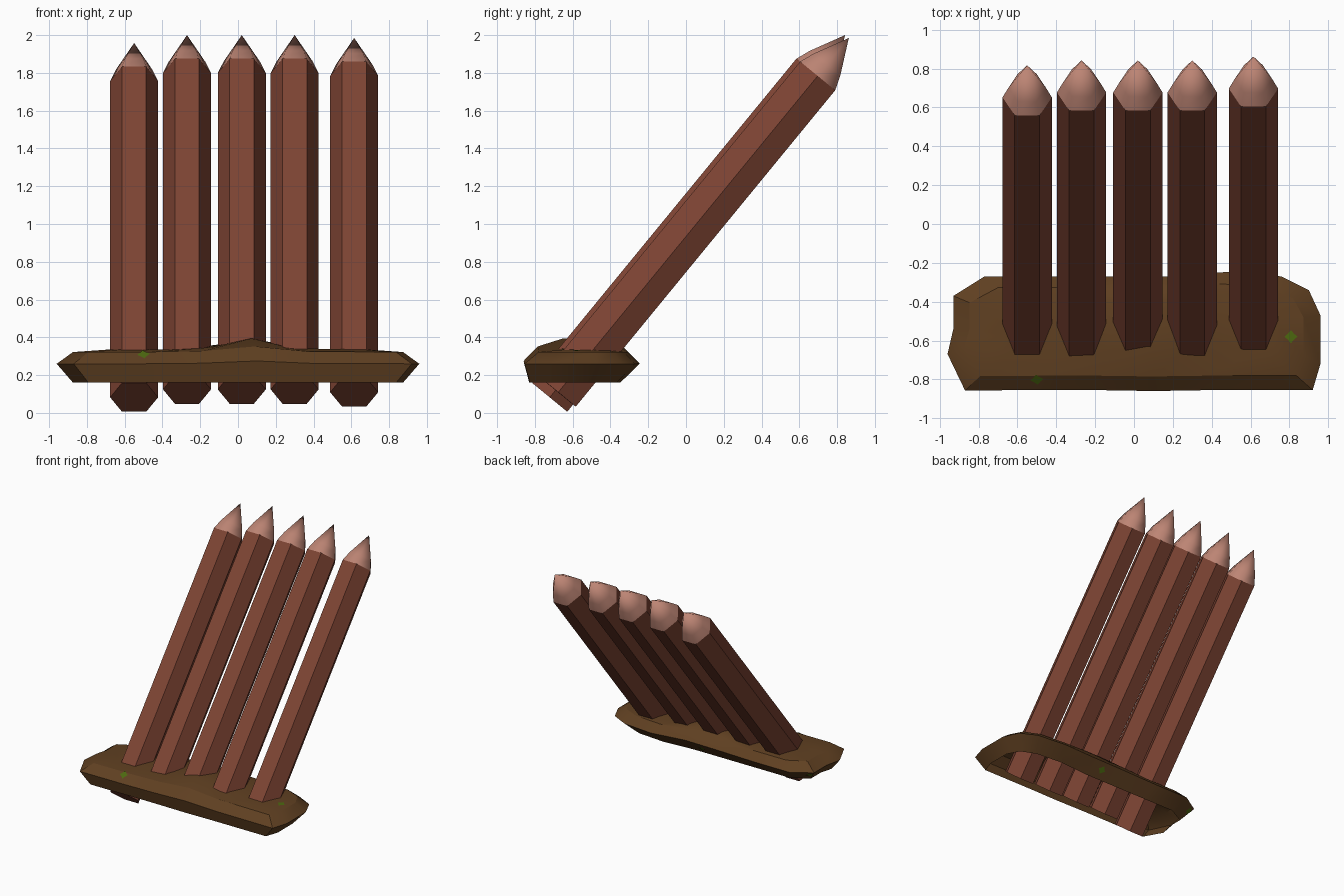
import bpy, bmesh, math
from mathutils import Vector
from mathutils.bvhtree import BVHTree

if "Cube" in bpy.data.objects:
    bpy.data.objects.remove(bpy.data.objects["Cube"])


def material(name, rgb):
    m = bpy.data.materials.new(name)
    lin = [c / 12.92 if c <= 0.04045 else ((c + 0.055) / 1.055) ** 2.4 for c in rgb]
    m.diffuse_color = (*lin, 1)
    m.use_nodes = True
    m.node_tree.nodes["Principled BSDF"].inputs["Base Color"].default_value = m.diffuse_color
    return m


BARK = material("red_brown_wood", (0.49, 0.265, 0.20))
CUT = material("pale_cut_wood", (0.74, 0.52, 0.455))
DIRT = material("brown_soil", (0.375, 0.25, 0.13))
MOSS = material("moss_green", (0.30, 0.41, 0.06))


def make(name, bm, mat, smooth=False, sharp=None):
    me = bpy.data.meshes.new(name)
    bm.to_mesh(me)
    me.materials.append(mat)
    for p in me.polygons:
        p.use_smooth = smooth
    if sharp:
        me.set_sharp_from_angle(angle=math.radians(sharp))
    ob = bpy.data.objects.new(name, me)
    bpy.context.collection.objects.link(ob)
    return ob


def bridge(bm, a, b):
    n = len(a)
    for i in range(n):
        j = (i + 1) % n
        bm.faces.new((a[i], a[j], b[j], b[i]))


# Leaning hexagonal stakes with sharpened tips
AXIS = Vector((0, 0.634, 0.773)).normalized()
UP = Vector((0, -AXIS.z, AXIS.y))
SIDE = Vector((1, 0, 0))
SHAFT, TIP = 2.166, 0.26


def hexagon(bm, center, k):
    pts = [(0.127, 0), (0.064, 0.12), (-0.064, 0.12),
           (-0.127, 0), (-0.064, -0.12), (0.064, -0.12)]
    # wound counter-clockwise about the axis
    return [bm.verts.new(center + SIDE * x * k - UP * y * k) for x, y in pts]


stakes = [(-0.55, -0.025, -0.042), (-0.27, 0, 0), (0.02, 0, 0),
          (0.30, 0, 0), (0.615, 0.02, -0.015)]
for n, (x, dy, dz) in enumerate(stakes, 1):
    apex = Vector((x, 0.842 + dy, 2.0 + dz))
    shoulder = apex - AXIS * TIP
    bm = bmesh.new()
    low = hexagon(bm, shoulder - AXIS * SHAFT, 1)
    high = hexagon(bm, shoulder, 1)
    bridge(bm, low, high)
    bm.faces.new(low)
    bm.faces.new(high)
    bmesh.ops.recalc_face_normals(bm, faces=bm.faces)
    make(f"stake_shaft_{n}", bm, BARK)

    bm = bmesh.new()
    base = hexagon(bm, shoulder, 1)
    mid = hexagon(bm, shoulder + AXIS * TIP * 0.3, 0.76)
    bridge(bm, base, mid)
    top = bm.verts.new(apex)
    for i in range(6):
        bm.faces.new((mid[i], mid[(i + 1) % 6], top))
    for f in bm.faces:
        f.normal_update()
        if f.normal.dot(f.calc_center_median() - shoulder) < 0:
            f.normal_flip()
    make(f"stake_tip_{n}", bm, CUT, smooth=True)

# Soil mound: open underneath, widest at mid height
outline = [(-0.87, -0.857), (-0.5, -0.855), (-0.2, -0.855), (0.1, -0.86), (0.4, -0.855),
           (0.92, -0.855), (0.96, -0.72), (0.96, -0.47), (0.90, -0.34), (0.76, -0.27),
           (0.5, -0.245), (0.2, -0.27), (-0.1, -0.27), (-0.45, -0.27), (-0.77, -0.27),
           (-0.93, -0.37), (-0.93, -0.54), (-0.96, -0.67)]


def hump(x):
    return math.exp(-((x - 0.08) / 0.22) ** 2)


def mound_ring(bm, kx, front, back, z, rise):
    ring = []
    for x, y in outline:
        t = (y + 0.86) / 0.6
        ring.append(bm.verts.new((x * kx, y + front * (1 - t) - back * t, z + rise * hump(x))))
    return ring


bm = bmesh.new()
rings = [mound_ring(bm, 0.91, 0.03, 0.10, 0.16, 0),
         mound_ring(bm, 1.0, 0, 0, 0.26, 0.015),
         mound_ring(bm, 0.91, 0.075, 0.06, 0.322, 0.03),
         mound_ring(bm, 0.72, 0.21, 0.13, 0.335, 0.06)]
for a, b in zip(rings, rings[1:]):
    bridge(bm, a, b)
cap = bm.faces.new(rings[-1])
bmesh.ops.triangulate(bm, faces=[cap])
bm.normal_update()
mound = make("soil_mound", bm, DIRT, smooth=True, sharp=30)
tree = BVHTree.FromBMesh(bm)

# Thin moss patches laid on the soil
spots = [(-0.5, -0.81, 0.32), (0.81, -0.58, 0.36), (0.07, -0.29, 0.20), (-0.88, -0.38, 0.23)]
for n, s in enumerate(spots, 1):
    loc, nor, _, _ = tree.find_nearest(Vector(s))
    u = nor.orthogonal().normalized()
    v = nor.cross(u)
    bm = bmesh.new()
    ring = []
    for i in range(8):
        a = i * math.pi / 4
        r = 0.034 if i % 2 else 0.022
        ring.append(bm.verts.new(loc + nor * 0.004 + (u * math.cos(a) + v * math.sin(a)) * r))
    bm.faces.new(ring)
    make(f"moss_patch_{n}", bm, MOSS)
